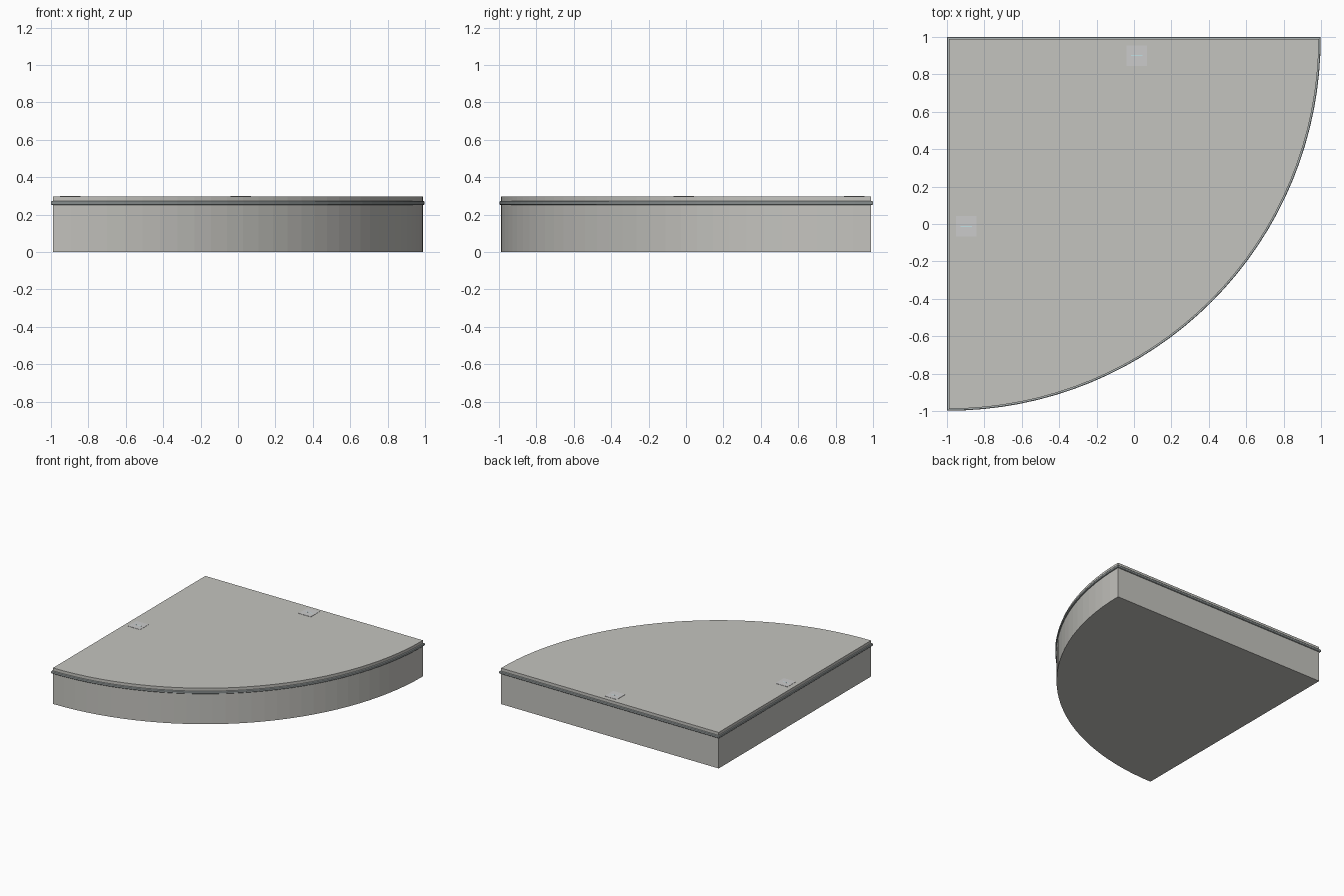
import bpy, bmesh
from math import cos, sin, asin, pi

if "Cube" in bpy.data.objects:
    bpy.data.objects.remove(bpy.data.objects["Cube"])

CX, CY, R, SEG = -0.99, 0.99, 1.978, 32


def quarter(d, z):
    """Quarter-circle outline grown outward by d at height z."""
    r = R + d
    a = asin(d / r)
    pts = [(CX - d, CY + d, z)]
    for i in range(SEG + 1):
        t = -pi / 2 - a + (pi / 2 + 2 * a) * i / SEG
        pts.append((CX + r * cos(t), CY + r * sin(t), z))
    return pts


def finish(name, bm, color):
    me = bpy.data.meshes.new(name)
    bm.to_mesh(me)
    bm.free()
    ob = bpy.data.objects.new(name, me)
    bpy.context.collection.objects.link(ob)
    mat = bpy.data.materials.new(name + "_colour")
    mat.diffuse_color = color
    mat.use_nodes = True
    mat.node_tree.nodes["Principled BSDF"].inputs["Base Color"].default_value = mat.diffuse_color
    me.materials.append(mat)
    return ob


def loft(name, profile, color, closed=False):
    """Skin stacked outlines; cap the ends, or join them into a ring."""
    bm = bmesh.new()
    loops = [[bm.verts.new(p) for p in quarter(d, z)] for d, z in profile]
    n = len(loops[0])
    pairs = list(zip(loops, loops[1:]))
    if closed:
        pairs.append((loops[-1], loops[0]))
    else:
        bm.faces.new(loops[0][::-1])
        bm.faces.new(loops[-1])
    for a, b in pairs:
        for i in range(n):
            j = (i + 1) % n
            bm.faces.new((a[i], a[j], b[j], b[i]))
    bmesh.ops.recalc_face_normals(bm, faces=bm.faces)
    return finish(name, bm, color)


def plate(name, x, y, sx, sy, z, color):
    """Paper-thin horizontal panel with its middle at height z."""
    bm = bmesh.new()
    bmesh.ops.create_cube(bm, size=1)
    for v in bm.verts:
        v.co = (x + v.co.x * sx, y + v.co.y * sy, z + v.co.z * 0.002)
    return finish(name, bm, color)


# Solid stage body
loft("stage_body", [(0, 0), (0, 0.296)], (0.553, 0.549, 0.517, 1))

# Thin trim rail wrapped around the rim
loft("rim_trim", [(-0.004, 0.252), (0.007, 0.252), (0.01, 0.256),
                  (0.01, 0.268), (0.007, 0.272), (-0.004, 0.272)],
     (0.42, 0.46, 0.46, 1), closed=True)

# Small light panels near the two straight edges
for label, x, y in (("back", 0.015, 0.90), ("left", -0.897, -0.013)):
    plate(label + "_panel", x, y, 0.11, 0.11, 0.298, (0.72, 0.72, 0.72, 1))
    plate(label + "_panel_mark", x, y, 0.06, 0.006, 0.2985, (0.55, 0.75, 0.78, 1))
